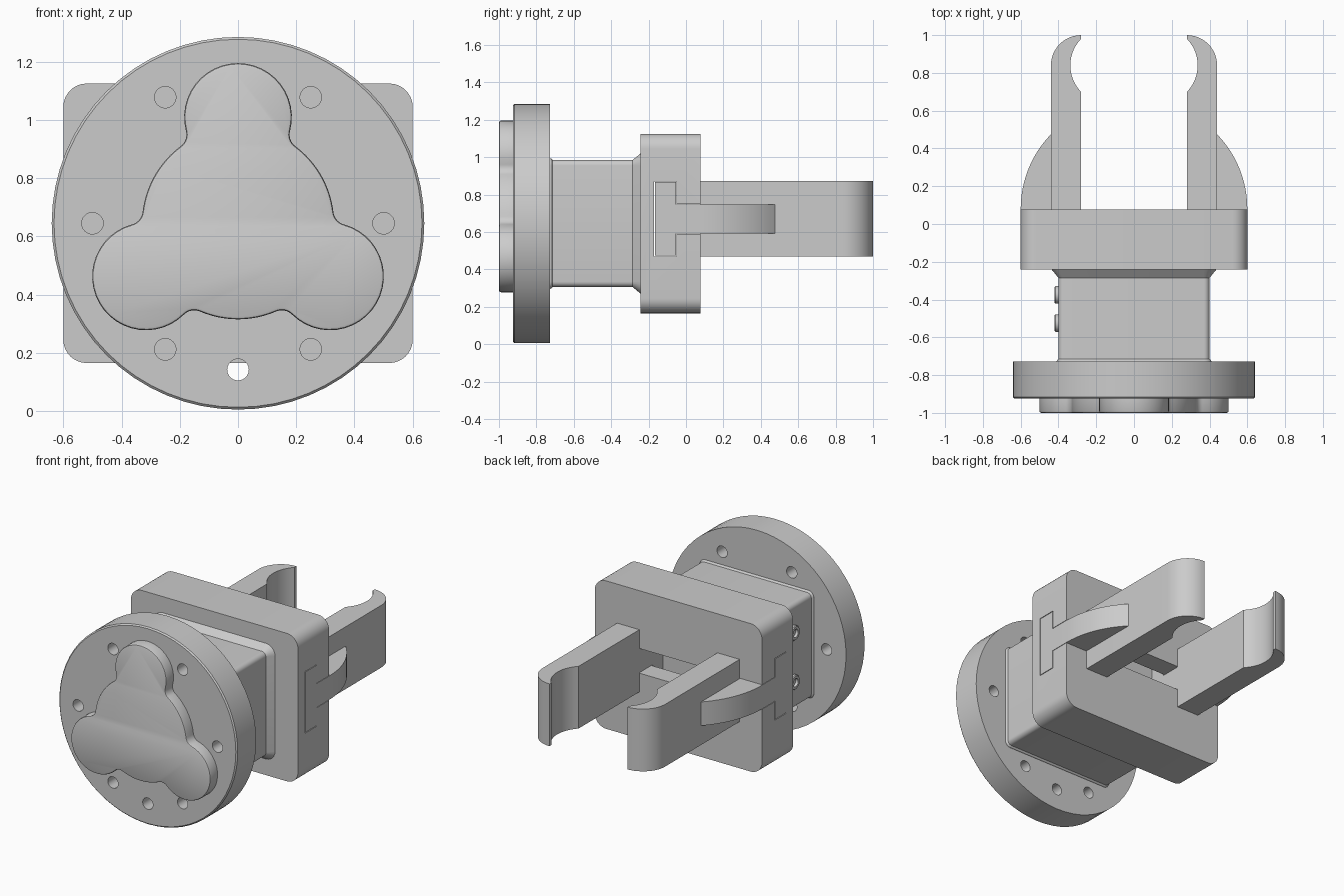
import bpy, bmesh
from math import sin, cos, pi, atan2, hypot, sqrt

if "Cube" in bpy.data.objects:
    bpy.data.objects.remove(bpy.data.objects["Cube"])

CZ = 0.645  # height of the tool axis


def loft(name, rings, angle=0.5):
    """Capped skin through rings of equal point count."""
    bm = bmesh.new()
    loops = [[bm.verts.new(p) for p in ring] for ring in rings]
    n = len(loops[0])
    for a, b in zip(loops, loops[1:]):
        for i in range(n):
            j = (i + 1) % n
            bm.faces.new((a[i], a[j], b[j], b[i]))
    bm.faces.new(loops[0])
    bm.faces.new(loops[-1])
    bmesh.ops.recalc_face_normals(bm, faces=bm.faces)
    me = bpy.data.meshes.new(name)
    bm.to_mesh(me)
    bm.free()
    ob = bpy.data.objects.new(name, me)
    bpy.context.collection.objects.link(ob)
    smooth(ob, angle)
    return ob


def activate(ob):
    bpy.ops.object.select_all(action='DESELECT')
    ob.select_set(True)
    bpy.context.view_layer.objects.active = ob


def smooth(ob, angle=0.5):
    activate(ob)
    bpy.ops.object.shade_smooth_by_angle(angle=angle)


def arc(cx, cy, r, a0, a1, n):
    return [(cx + r * cos(a0 + (a1 - a0) * i / n), cy + r * sin(a0 + (a1 - a0) * i / n))
            for i in range(n + 1)]


def circle(cx, cy, r, n=64):
    return arc(cx, cy, r, 0, 2 * pi, n)[:-1]


def rounded(w, h, r, n=6):
    """Rounded rectangle about the tool axis, half sizes w and h."""
    pts = []
    for k, (sx, sz) in enumerate(((1, 1), (-1, 1), (-1, -1), (1, -1))):
        pts += arc(sx * (w - r), CZ + sz * (h - r), r, k * pi / 2, (k + 1) * pi / 2, n)
    return pts


def at_y(pts, y):
    return [(a, y, b) for a, b in pts]


def at_z(pts, z, s=1):
    return [(s * a, b, z) for a, b in pts]


def cut(ob, cutters):
    for c in cutters:
        c.hide_render = True
        activate(ob)
        m = ob.modifiers.new("cut", 'BOOLEAN')
        m.operation, m.solver, m.object = 'DIFFERENCE', 'EXACT', c
        bpy.ops.object.modifier_apply(modifier=m.name)
        bpy.data.objects.remove(c)
    smooth(ob)


# round flange with six bolt holes and one locating hole
flange = loft("flange", [at_y(circle(0, CZ, r), y) for r, y in
                         ((0.632, -0.925), (0.64, -0.917), (0.64, -0.727))])
spots = [(0.5 * cos(k * pi / 3), CZ + 0.5 * sin(k * pi / 3)) for k in range(6)] + [(0, 0.142)]
cut(flange, [loft("hole_cutter", [at_y(circle(x, z, 0.037, 24), y) for y in (-1, -0.6)])
             for x, z in spots])


# three-lobed cover: hub circle, lobe circles and fillets between them
def trilobe(off):
    d, R, r, f = 0.365, 0.33 - off, 0.185 - off, 0.05 + off
    a = (d * d + (R + f) ** 2 - (r + f) ** 2) / (2 * d)
    h = sqrt((R + f) ** 2 - a * a)
    t0, t1 = atan2(h, a), atan2(h, a - d)       # directions to the fillet centre
    third = arc(d, 0, r, -t1, t1, 24)
    third += arc(a, h, f, t1 - pi, t0 - pi, 8)[1:]
    third += arc(0, 0, R, t0, 2 * pi / 3 - t0, 12)[1:]
    third += arc(a * cos(2 * pi / 3) + h * sin(2 * pi / 3),
                 a * sin(2 * pi / 3) - h * cos(2 * pi / 3), f,
                 2 * pi / 3 - t0 + pi, 2 * pi / 3 - t1 + pi, 8)[1:-1]
    out = []
    for k in range(3):
        b = pi / 2 + k * 2 * pi / 3
        out += [(x * cos(b) - y * sin(b), CZ + x * sin(b) + y * cos(b)) for x, y in third]
    return out


loft("lobed_cover", [at_y(trilobe(o), y) for o, y in
                     ((0.01, -1.0), (0.003, -0.997), (0, -0.99), (0, -0.92))])

# neck between flange and block, flared at the block
loft("neck", [at_y(rounded(0.4 + e, 0.34 + e, 0.03 + e), y) for e, y in
              ((0.01, -0.73), (0.008, -0.722), (0, -0.714), (0, -0.285), (0.037, -0.24))])

# socket screws on the left of the neck
for y in (-0.375, -0.525):
    for z in (CZ - 0.16, CZ + 0.16):
        loft("side_screw", [[(x, a, b) for a, b in circle(y, z, r, 24)] for r, x in
                            ((0.047, -0.39), (0.047, -0.415), (0.042, -0.42),
                             (0.026, -0.42), (0.026, -0.402))])

# gripper block with a T-slot across its back face
Y = 0.078
block = loft("gripper_block", [at_y(rounded(0.6, 0.48, 0.08, 8), y) for y in (-0.242, Y)])
tz, sz = CZ + 0.025, 0.08
tee = [(-0.17, tz - 0.2), (-0.05, tz - 0.2), (-0.05, tz - sz), (0.2, tz - sz),
       (0.2, tz + sz), (-0.05, tz + sz), (-0.05, tz + 0.2), (-0.17, tz + 0.2)]
cut(block, [loft("slot_cutter", [[(x, a, b) for a, b in tee] for x in (-0.8, 0.8)])])

# mirrored jaws, each with its slider in the slot and a curved rib
jaw = [(0.28, Y), (0.44, Y)] + arc(0.28, 0.84, 0.16, 0, pi / 2, 12)
jaw += arc(0.135, 0.84, 0.202, 0.765, -0.765, 14)
rib = [(0.28, -0.06), (0.6, -0.06)] + arc(0.6 - 0.567, 0.08, 0.567, 0, 0.771, 12)
rib += [(0.38, 0.475), (0.38, 0.09), (0.28, 0.09)]
slide = [(0.28, -0.166), (0.6, -0.166), (0.6, -0.054), (0.28, -0.054)]
for side, s in (("right", 1), ("left", -1)):
    for part, pts, half in (("jaw", jaw, 0.202), ("rib", rib, sz - 0.003), ("slider", slide, 0.196)):
        loft(f"{side}_{part}", [at_z(pts, tz + e, s) for e in (-half, half)])
